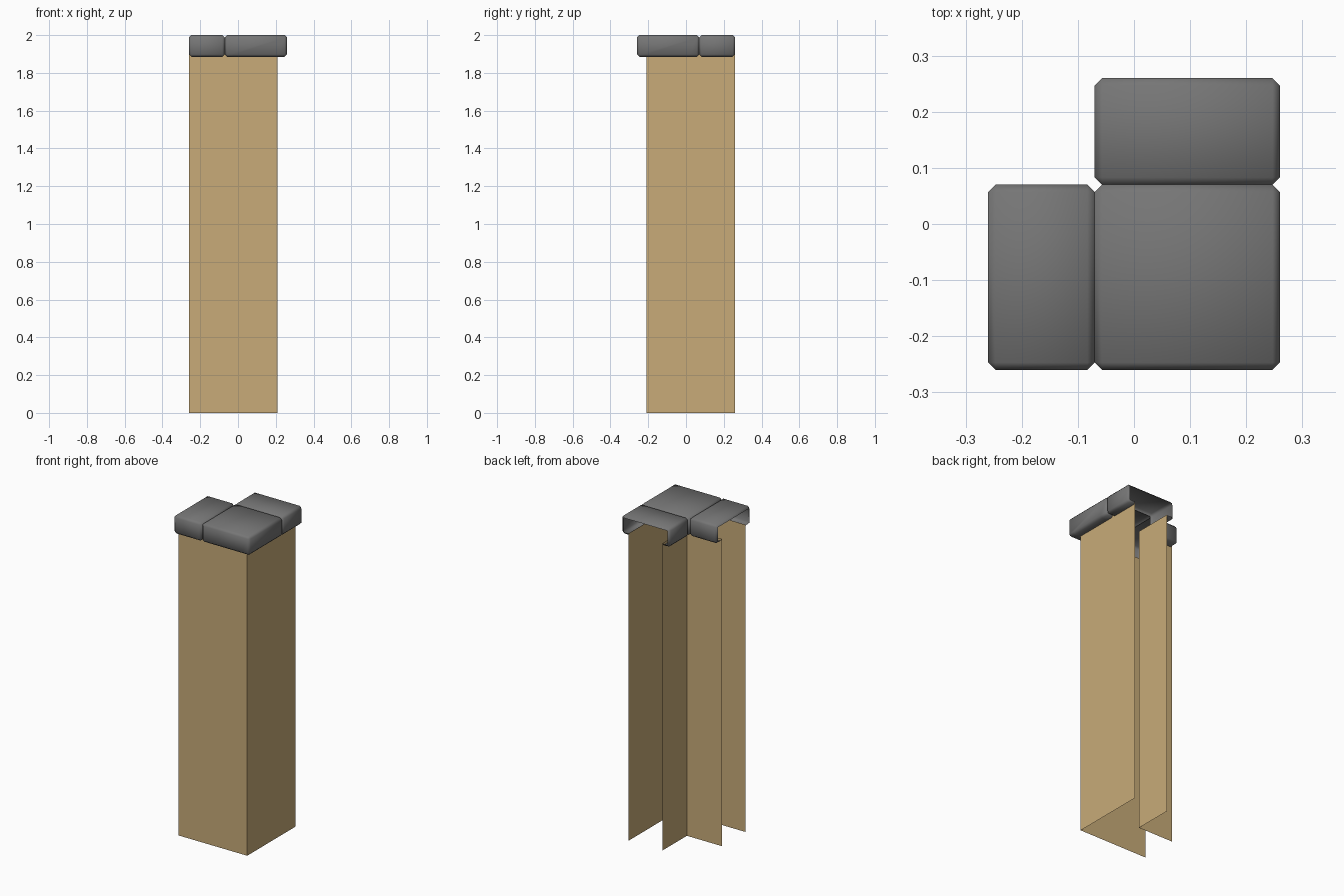
import bpy, bmesh
from math import radians
from mathutils import Vector, Matrix

cube = bpy.data.objects.get("Cube")
if cube:
    bpy.data.objects.remove(cube, do_unlink=True)

EDGE, JOINT = 0.26, 0.07        # outer cap edge, joint between caps
OUTER, INNER = 0.21, 0.02       # outer and inner wall planes
WALL_TOP, CAP_BASE, TOP = 1.9, 1.885, 2.0
BEVEL = 0.013


def material(name, colour):
    m = bpy.data.materials.new(name)
    m.use_nodes = True
    m.diffuse_color = (*colour, 1)
    bsdf = m.node_tree.nodes["Principled BSDF"]
    bsdf.inputs["Base Color"].default_value = (*colour, 1)
    bsdf.inputs["Roughness"].default_value = 0.8
    return m


tan = material("tan plaster", (0.58, 0.41, 0.19))
grey = material("grey stone", (0.18, 0.18, 0.18))


def add_object(name, bm, mat):
    mesh = bpy.data.meshes.new(name)
    bm.to_mesh(mesh)
    bm.free()
    mesh.materials.append(mat)
    obj = bpy.data.objects.new(name, mesh)
    bpy.context.collection.objects.link(obj)
    return obj


# Folded wall sheets: each follows an L-shaped path in plan
def wall(name, path, flip):
    bm = bmesh.new()
    low = [bm.verts.new((x, y, 0)) for x, y in path]
    high = [bm.verts.new((x, y, WALL_TOP)) for x, y in path]
    for i in range(len(path) - 1):
        f = bm.faces.new((low[i], low[i + 1], high[i + 1], high[i]))
        if flip:
            f.normal_flip()
    add_object(name, bm, tan)


wall("outer_wall", [(-EDGE, -OUTER), (OUTER, -OUTER), (OUTER, EDGE)], False)
wall("inner_wall", [(-EDGE, INNER), (-INNER, INNER), (-INNER, EDGE)], True)


def between_walls(p):
    return p.x < OUTER and p.y > -OUTER and (p.x > -INNER or p.y < INNER)


# Hollow coping caps: chamfered boxes, open at the ends and between the walls
def cap(name, x0, x1, y0, y1, open_ends):
    bm = bmesh.new()
    size = Vector((x1 - x0, y1 - y0, TOP - CAP_BASE))
    centre = Vector((x0 + x1, y0 + y1, TOP + CAP_BASE)) / 2
    bmesh.ops.create_cube(bm, size=1, matrix=Matrix.Translation(centre) @ Matrix.Diagonal((*size, 1)))
    bmesh.ops.bevel(bm, geom=bm.edges[:], offset=BEVEL, segments=1, affect='EDGES')
    bm.normal_update()
    ends = [f for f in bm.faces if any(f.normal.dot(Vector(d)) > 0.9 for d in open_ends)]
    bmesh.ops.delete(bm, geom=ends, context='FACES')
    # Split only the underside along the wall lines
    for axis, value in ((0, OUTER), (0, -INNER), (1, -OUTER), (1, INNER)):
        normal, point = Vector((0, 0, 0)), Vector((0, 0, 0))
        normal[axis], point[axis] = 1, value
        faces = [f for f in bm.faces if f.normal.z < -0.5]
        geom = faces + list({e for f in faces for e in f.edges}) + list({v for f in faces for v in f.verts})
        bmesh.ops.bisect_plane(bm, geom=geom, plane_co=point, plane_no=normal)
        bm.normal_update()
    hollow = [f for f in bm.faces if f.normal.z < -0.5 and between_walls(f.calc_center_median())]
    bmesh.ops.delete(bm, geom=hollow, context='FACES')
    obj = add_object(name, bm, grey)
    bpy.ops.object.select_all(action='DESELECT')
    obj.select_set(True)
    bpy.context.view_layer.objects.active = obj
    bpy.ops.object.shade_smooth_by_angle(angle=radians(60))


LEFT, RIGHT, FRONT, BACK = (-1, 0, 0), (1, 0, 0), (0, -1, 0), (0, 1, 0)
cap("corner_cap", -JOINT, EDGE, -EDGE, JOINT, (LEFT, BACK))
cap("side_cap", -EDGE, -JOINT, -EDGE, JOINT, (LEFT, RIGHT))
cap("back_cap", -JOINT, EDGE, JOINT, EDGE, (FRONT, BACK))
